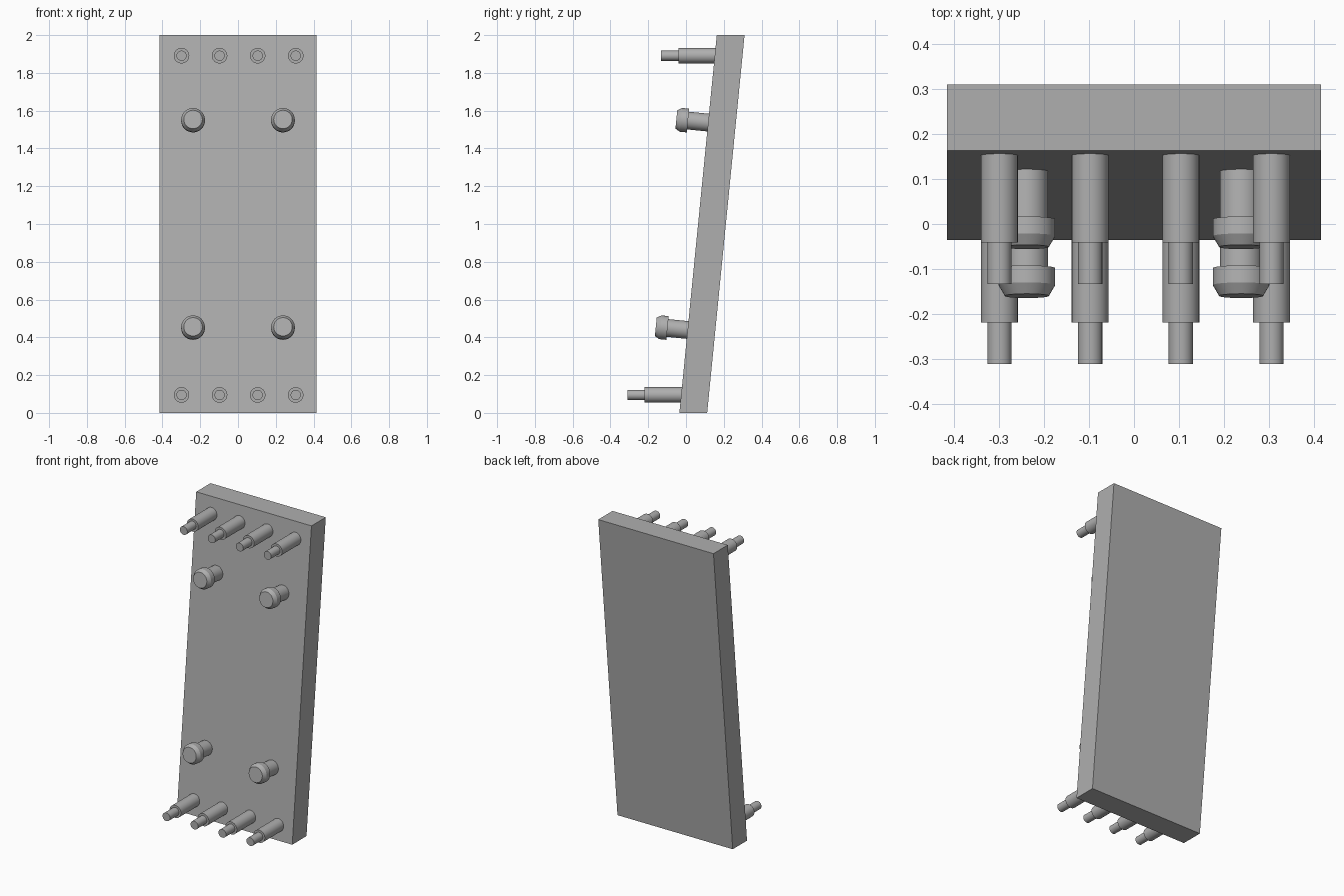
import bpy, bmesh
from math import cos, sin, pi, atan
from mathutils import Matrix

if "Cube" in bpy.data.objects:
    bpy.data.objects.remove(bpy.data.objects["Cube"])

SLOPE = 0.099                      # panel lean, y per z
FRONT, DEPTH, HALF_W, HEIGHT = -0.035, 0.147, 0.415, 2.0

# Mid grey for every part
grey = bpy.data.materials.new("mid_grey")
grey.diffuse_color = (0.43, 0.43, 0.43, 1)
grey.use_nodes = True
grey.node_tree.nodes["Principled BSDF"].inputs["Base Color"].default_value = grey.diffuse_color


def face_y(z):
    return FRONT + SLOPE * z


def add_object(name, bm):
    bmesh.ops.recalc_face_normals(bm, faces=bm.faces)
    mesh = bpy.data.meshes.new(name)
    bm.to_mesh(mesh)
    bm.free()
    mesh.materials.append(grey)
    ob = bpy.data.objects.new(name, mesh)
    bpy.context.collection.objects.link(ob)
    return ob


def lathe(name, profile, location, tilt=0.0, sides=32):
    """Closed turned part; profile is (distance out of the panel, radius)."""
    bm = bmesh.new()
    rings = [[bm.verts.new((r * cos(2 * pi * i / sides), -d, r * sin(2 * pi * i / sides)))
              for i in range(sides)] for d, r in profile]
    for a, b in zip(rings, rings[1:]):
        for i in range(sides):
            j = (i + 1) % sides
            bm.faces.new((a[i], a[j], b[j], b[i]))
    bm.faces.new(rings[0])
    bm.faces.new(rings[-1])
    ob = add_object(name, bm)
    ob.location = location
    ob.rotation_euler.x = -tilt
    bpy.ops.object.select_all(action='DESELECT')
    ob.select_set(True)
    bpy.context.view_layer.objects.active = ob
    bpy.ops.object.shade_smooth_by_angle(angle=pi / 9)
    return ob


# Leaning panel: a box sheared backwards, level at top and bottom
bm = bmesh.new()
bmesh.ops.create_cube(bm, size=1, matrix=Matrix.Translation((0, FRONT + DEPTH / 2, HEIGHT / 2))
                      @ Matrix.Diagonal((2 * HALF_W, DEPTH, HEIGHT, 1)))
for v in bm.verts:
    v.co.y += SLOPE * v.co.z
add_object("panel", bm)

# Level stepped pins in rows along the top and bottom
pin = [(-0.03, 0.041), (0.193, 0.041), (0.193, 0.027), (0.285, 0.027)]
for row, z in (("lower", 0.095), ("upper", 1.891)):
    for i in range(4):
        lathe(f"{row}_pin", pin, (-0.299 + 0.2015 * i, face_y(z), z))

# Headed studs standing square to the panel face
stud = [(-0.03, 0.047), (0.107, 0.047), (0.107, 0.063), (0.145, 0.063), (0.169, 0.049)]
for row, z in (("lower", 0.439), ("upper", 1.537)):
    for x in (-0.238, 0.238):
        lathe(f"{row}_stud", stud, (x, face_y(z), z), tilt=atan(SLOPE))
